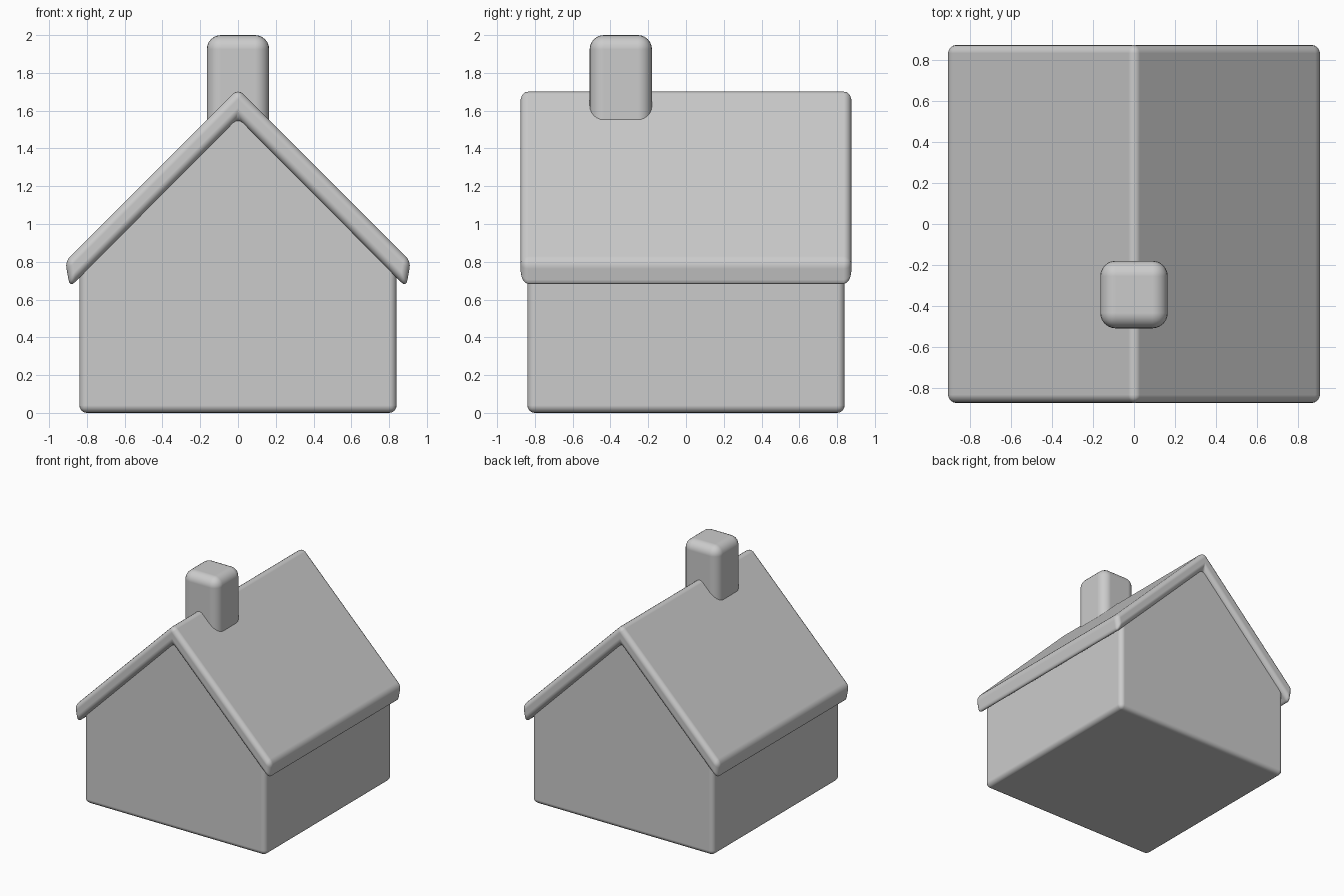
import bpy
import bmesh

cube = bpy.data.objects.get("Cube")
if cube:
    bpy.data.objects.remove(cube, do_unlink=True)

# One plain grey for everything
GREY = (0.6, 0.6, 0.6, 1.0)
grey = bpy.data.materials.new("plain_grey")
grey.use_nodes = True
grey.diffuse_color = GREY
shader = grey.node_tree.nodes["Principled BSDF"]
shader.inputs["Base Color"].default_value = GREY
shader.inputs["Roughness"].default_value = 0.7


def rounded_prism(name, profile, y_front, y_back, radius, segments):
    """Extrude an x-z profile along y and round every edge."""
    bm = bmesh.new()
    face = bm.faces.new([bm.verts.new((x, y_front, z)) for x, z in profile])
    result = bmesh.ops.extrude_face_region(bm, geom=[face])
    verts = [v for v in result["geom"] if isinstance(v, bmesh.types.BMVert)]
    bmesh.ops.translate(bm, verts=verts, vec=(0, y_back - y_front, 0))
    bmesh.ops.recalc_face_normals(bm, faces=bm.faces)
    mesh = bpy.data.meshes.new(name)
    bm.to_mesh(mesh)
    bm.free()
    mesh.materials.append(grey)
    mesh.shade_smooth()
    obj = bpy.data.objects.new(name, mesh)
    bpy.context.collection.objects.link(obj)
    bevel = obj.modifiers.new("rounded_edges", "BEVEL")
    bevel.width = radius
    bevel.segments = segments
    bevel.limit_method = "ANGLE"
    bevel.harden_normals = True
    return obj


def mirrored(right_side, *middle):
    """Profile from a +x half, listed upwards, closed over the middle points."""
    return right_side + list(middle) + [(-x, z) for x, z in reversed(right_side)]


# House body with gable ends
rounded_prism("house_body", mirrored([(0.84, 0), (0.84, 0.8)], (0, 1.64)),
              -0.84, 0.84, 0.04, 4)

# Folded roof slab with overhanging eaves
roof_profile = mirrored([(0.89, 0.665), (0.915, 0.802)], (0, 1.717)) + [(0, 1.56)]
rounded_prism("roof", roof_profile, -0.875, 0.875, 0.04, 4)

# Chimney standing astride the ridge
rounded_prism("chimney", mirrored([(0.165, 1.3), (0.165, 2.0)]),
              -0.51, -0.18, 0.075, 6)
